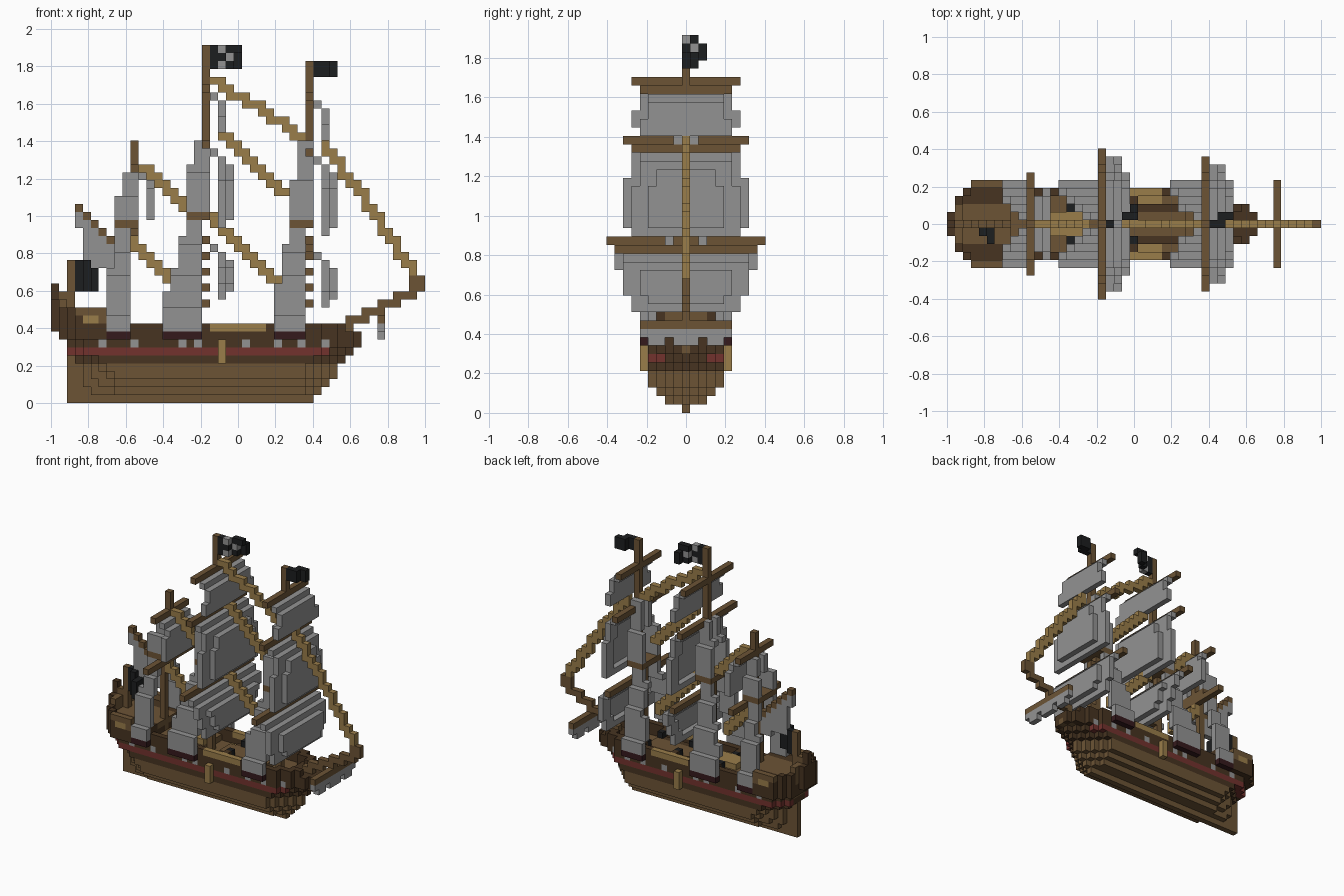
import bpy, bmesh

if "Cube" in bpy.data.objects:
    bpy.data.objects.remove(bpy.data.objects["Cube"])

S = 2 / 47                       # edge of one block
COLOURS = {
    "hull_brown": (0.150, 0.088, 0.036), "dark_brown": (0.063, 0.034, 0.015),
    "stripe_red": (0.170, 0.032, 0.027), "dark_maroon": (0.036, 0.010, 0.012),
    "sail_grey": (0.290, 0.290, 0.290), "rope_tan": (0.320, 0.205, 0.068),
    "flag_black": (0.012, 0.013, 0.014),
}
MATS = {}
for name, rgb in COLOURS.items():
    m = bpy.data.materials.new(name)
    m.use_nodes = True
    m.diffuse_color = (*rgb, 1)
    m.node_tree.nodes["Principled BSDF"].inputs["Base Color"].default_value = (*rgb, 1)
    MATS[name] = m

BROWN, DARK, RED, MAROON, GREY, TAN, BLACK = COLOURS
world = {}                       # block -> (part, colour)


def put(part, colour, i, j, k):
    world[(i, j, k)] = (part, colour)


def box(part, colour, i, j, k):
    """Fill inclusive block ranges, each given as (first, last)."""
    for a in range(i[0], i[1] + 1):
        for b in range(j[0], j[1] + 1):
            for c in range(k[0], k[1] + 1):
                put(part, colour, a, b, c)


def line(part, colour, p, q):
    """Stair-stepped run of blocks in the centre plane."""
    last = None
    for t in range(201):
        i = round(p[0] + (q[0] - p[0]) * t / 200)
        k = round(p[1] + (q[1] - p[1]) * t / 200)
        if last and last[0] != i and last[1] != k:
            put(part, colour, i, 0, last[1])
        put(part, colour, i, 0, k)
        last = (i, k)


# Hull: half width from height, narrowed at both ends
WIDE = [0, 2, 3, 4, 4, 4, 4, 4, 4]
BOW = [32, 33, 34, 35, 35, 36, 37, 38, 38]


def half(i, k):
    ahead = BOW[k] - i
    nose = [1, 2, 2, 3, 3, 4][min(ahead, 5)] if k > 6 else min(ahead, 4)
    tail = (i - 2) if k > 4 else (i - 2) * (k + 1) // 6
    return min(WIDE[k], nose, tail + (2 if k > 5 else 0))


def hull_colour(i, k):
    if k == 6 and i <= 34:
        return RED
    return BROWN if k < 5 else DARK


for k in range(8):
    for i in range(2, BOW[k] + 1):
        w = half(i, k)
        box("hull", hull_colour(i, k), (i, i), (-w, w), (k, k))
box("stern_post", BROWN, (2, 2), (0, 0), (0, 5))
box("stern_post", DARK, (2, 2), (-1, 1), (6, 7))

# Deck and bulwarks
for i in range(2, 39):
    w = half(i, 8)
    box("deck", BROWN, (i, i), (1 - w, w - 1), (7, 7))
    for j in range(-w, w + 1):
        if abs(j) >= min(w, half(min(i + 1, 38), 8)) or i == 38:
            put("bulwark", DARK, i, j, 8)
            if 9 < i < 37:
                put("bulwark", TAN if 20 <= i <= 26 else DARK, i, j, 9)
box("quarter_deck", BROWN, (5, 17), (-3, 3), (8, 8))
box("quarter_deck_planks", TAN, (13, 17), (-1, 1), (9, 9))
box("fore_deck", DARK, (34, 37), (-2, 2), (8, 8))
box("hatch_edge", DARK, (22, 28), (-2, 2), (8, 8))
box("hatch", BROWN, (21, 29), (-1, 1), (8, 8))
for s in (-1, 1):
    box("side_planks", TAN, (20, 26), (3 * s, 3 * s), (7, 7))
    for i in (15, 23, 29):
        put("deck_gun", BLACK, i, 2 * s, 9)
        put("deck_gun", DARK, i, 3 * s, 9)

# Gun ports, channels and side ladders
for s in (-1, 1):
    for i in (6, 10, 16, 18, 24, 28, 31, 34):
        put("gun_port", GREY, i, s * half(i, 7), 7)
    box("side_ladder", TAN, (21, 21), (5 * s, 5 * s), (5, 7))
    for a, b in ((7, 9), (14, 18), (28, 31)):
        box("channel", MAROON, (a, b), (5 * s, 5 * s), (8, 8))

# Rounded stern castle with deck, rails and lantern
for i, w in enumerate([1, 3, 4, 5, 5, 5, 5, 4, 4, 4]):
    low = (9, 8, 8, 8)[min(i, 3)]
    box("stern_castle", DARK, (i, i), (-w, w), (low, 10))
    if i > 0:
        box("poop_deck", BROWN, (i, i), (-2, 2), (10, 10))
    for s in (-1, 1):
        if i < 7:
            put("stern_rail", BROWN if i > 2 else DARK, i, s * w, 11)
        if 3 < i < 7:
            put("stern_window", BROWN if i == 6 else TAN, i, s * w, 10)
box("stern_rail", DARK, (0, 0), (-1, 1), (11, 12))
box("stern_rail", BROWN, (1, 1), (-2, 2), (11, 12))
box("stern_lantern", DARK, (0, 0), (0, 0), (13, 14))
put("stern_lantern", BROWN, 1, 0, 13)

# Bowsprit with its small yard and sail
box("bow_head", DARK, (36, 38), (-1, 1), (8, 8))
line("bowsprit", BROWN, (36, 9), (46, 14))
box("bowsprit_tip", BROWN, (45, 46), (0, 0), (14, 15))
box("sprit_yard", BROWN, (41, 41), (-5, 5), (10, 10))
box("sprit_sail", GREY, (41, 41), (-5, 5), (9, 9))
for j in (-4, -3, -1, 0, 1, 3, 4):
    put("sprit_sail", GREY, 41, j, 8)


# Masts: lower mast, upper mast one block forward, platform
def mast(name, i, platform, top):
    box(name, BROWN, (i - 1, i - 1), (0, 0), (8, platform))
    box(name, BROWN, (i, i), (0, 0), (platform, top))
    box(name + "_platform", BROWN, (i - 2, i), (-2, 2), (platform, platform))


mast("main_mast", 19, 23, 44)
mast("fore_mast", 32, 22, 42)
mast("mizzen_mast", 10, 22, 32)
for k in range(12, 22, 2):
    put("main_mast_hoop", BROWN, 19, 0, k)
    put("fore_mast_hoop", BROWN, 32, 0, k)


# Shrouds: grey stepped panels that lean in toward each mast
def shroud(name, steps, j_low, j_high):
    first, last = steps[0][2], steps[-1][3]
    for a, b, k0, k1 in steps:
        for k in range(k0, k1 + 1):
            j = round(j_low + (j_high - j_low) * (k - first) / (last - first))
            for s in (-1, 1):
                box(name, GREY, (a, b), (s * j, s * j), (k, k))


shroud("main_shroud", [(14, 18, 9, 13), (15, 18, 14, 16), (16, 18, 17, 20), (17, 18, 21, 22)], 5, 2)
shroud("main_top_shroud", [(17, 19, 24, 29), (18, 19, 30, 32)], 2, 1)
shroud("fore_shroud", [(28, 31, 9, 14), (29, 31, 15, 19), (30, 31, 20, 21)], 5, 2)
shroud("fore_top_shroud", [(30, 32, 23, 27), (31, 32, 28, 32)], 2, 1)
shroud("mizzen_shroud", [(7, 9, 9, 16), (8, 9, 17, 21)], 5, 2)
shroud("mizzen_top_shroud", [(8, 10, 23, 25), (9, 10, 26, 28)], 2, 1)


# Square sails: yard, then a sheet hung forward with a bulging middle
def sail(name, i, yard_k, yard_w, rows, bulge):
    box(name + "_yard", BROWN, (i, i), (-yard_w, yard_w), (yard_k, yard_k))
    for n, w in enumerate(rows):
        middle = 2 <= n < len(rows) - 1
        for j in range(-w, w + 1):
            out = min(n, 1) + (bulge if middle and w - abs(j) > 1 else 0)
            put(name, GREY, i + 1 + out, j, yard_k - 1 - n)


for tag, i, d in (("main", 19, 0), ("fore", 32, 1)):
    sail(tag + "_course", i, 20 - d, 9 - d, [8 - d] * 3 + [7] * 2 + [6] * 2, 1)
    sail(tag + "_topsail", i, 32 - d, 7 - d, [6 - d] * 4 + [7 - d] * 6, 1)
    sail(tag + "_topgallant", i, 39 - d, 6 - d, [5 - d] * 3 + [6 - d] * 2, 0)
box("fore_topgallant_yard", BROWN, (32, 32), (-5, 5), (38, 38))
sail("mizzen_topsail", 10, 29, 4, [3] * 2 + [4] * 4, 0)
box("mizzen_yard", BROWN, (10, 10), (-6, 6), (21, 21))

# Spanker sail with a ragged foot under its slanted gaff
for i, foot in zip(range(3, 9), (22, 17, 17, 17, 16, 16)):
    box("spanker", GREY, (i, i), (0, 0), (foot, 26 - i))
    put("gaff", BROWN, i, 0, 27 - i)

# Stays between the masts
for p, q in (((34, 32), (45, 16)), ((20, 40), (31, 33)), ((21, 33), (29, 26)),
             ((20, 23), (28, 14)), ((11, 29), (17, 24)), ((10, 20), (15, 14))):
    line("stay", TAN, p, q)

# Flags, bent sideways as if in the wind
for i, j in zip(range(20, 24), (0, 0, 1, 2)):
    box("main_flag", BLACK, (i, i), (j, j), (42, 43 if i == 23 else 44))
put("main_flag", BLACK, 23, 1, 44)
for i, j, k in ((21, 0, 44), (22, 1, 43), (21, 0, 42)):
    put("main_flag", GREY, i, j, k)
for i, j in ((33, 0), (34, 0), (34, 1), (35, 1)):
    box("fore_flag", BLACK, (i, i), (j, j), (41, 42))
box("stern_flag_pole", BROWN, (2, 2), (0, 0), (10, 17))
for i, j in ((3, 0), (4, -1), (5, -1), (5, -2)):
    box("stern_flag", BLACK, (i, i), (j, j), (14, 16 if i == 5 else 17))


# Turn every part into a mesh of its exposed block faces
def build(part, cells):
    bm = bmesh.new()
    verts, mats = {}, sorted({world[c][1] for c in cells})

    def vert(p):
        if p not in verts:
            verts[p] = bm.verts.new((p[0] * S - 1, (p[1] - 0.5) * S, p[2] * S))
        return verts[p]

    for c in cells:
        for axis in range(3):
            u, v = (axis + 1) % 3, (axis + 2) % 3
            for side in (0, 1):
                n = list(c)
                n[axis] += 2 * side - 1
                if tuple(n) in world:
                    continue
                ring = []
                for du, dv in ((0, 0), (1, 0), (1, 1), (0, 1)):
                    p = list(c)
                    p[axis] += side
                    p[u] += du
                    p[v] += dv
                    ring.append(vert(tuple(p)))
                face = bm.faces.new(ring if side else ring[::-1])
                face.material_index = mats.index(world[c][1])
    mesh = bpy.data.meshes.new(part)
    bm.to_mesh(mesh)
    bm.free()
    for name in mats:
        mesh.materials.append(MATS[name])
    bpy.context.collection.objects.link(bpy.data.objects.new(part, mesh))


parts = {}
for cell, (part, _) in world.items():
    parts.setdefault(part, []).append(cell)
for part, cells in parts.items():
    build(part, cells)
